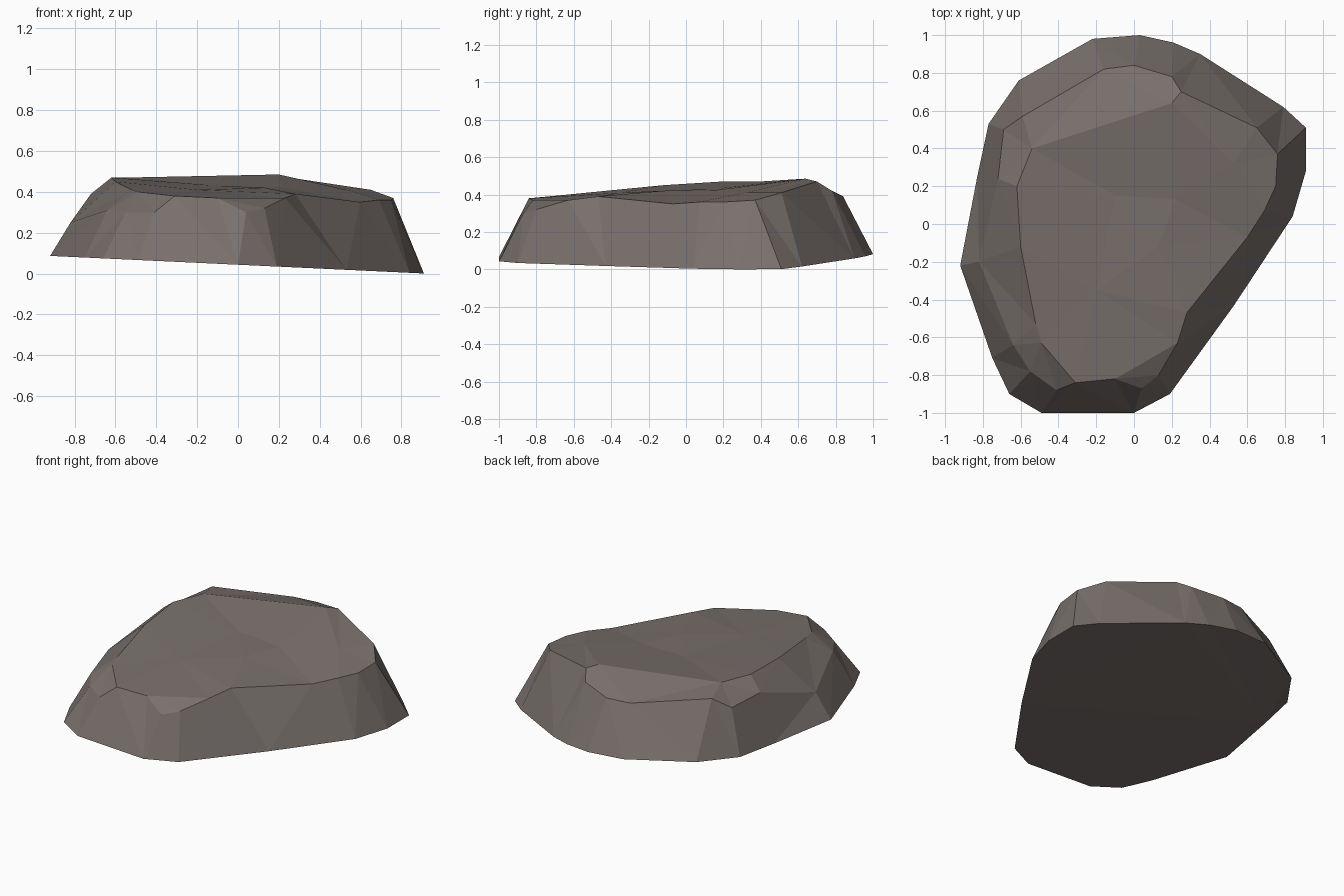
import bpy
import bmesh
from mathutils import Vector
from mathutils.geometry import delaunay_2d_cdt

default_cube = bpy.data.objects.get("Cube")
if default_cube:
    bpy.data.objects.remove(default_cube, do_unlink=True)

UNIT = 0.01  # outlines are written in hundredths

# Ground outline, counter-clockwise
GROUND = [(3, 100), (-22, 98), (-61, 76), (-77, 53), (-83, 25), (-92, -22),
          (-75, -71), (-66, -90), (-49, -100), (0, -100), (19, -90), (53, -43),
          (84, 4), (91, 28), (91, 51), (79, 62), (35, 90), (21, 96)]

# Shoulder where the steep sides break into the top
SHOULDER = [(0, 84, 39), (-16, 82, 39), (-59, 57, 44), (-69, 50, 38), (-72, 24, 39),
            (-82, -20, 25), (-64, -64, 31), (-55, -78, 30), (-41, -88, 30),
            (-31, -84, 38), (-10, -82, 37), (4, -87, 30), (13, -80, 32),
            (23, -63, 37), (28, -47, 39), (60, -7, 35), (69, 7, 36),
            (75, 20, 36), (76, 37, 37), (65, 51, 41), (25, 70, 47), (20, 78, 42)]

# Ridge along the left and back of the top
RIDGE = [(-49, -63, 40), (-52, -53, 41), (-60, -12, 45), (-62, 20, 47),
         (-54, 40, 47), (20, 64, 48.5)]

# Shallow hollow in the top
HOLLOW = [(53, 32, 41), (22, 13, 42), (13, -12, 42), (-20, -35, 41), (-10, 15, 43)]


def ground_height(x, y):
    """The underside tilts down to the left and lifts a little at the back."""
    return 0.043 - 0.047 * x + 0.08 * max(y - 0.5, 0.0)


def ring_edges(start, count, closed=True):
    """Consecutive index pairs along a run of points."""
    edges = [(start + i, start + i + 1) for i in range(count - 1)]
    if closed:
        edges.append((start + count - 1, start))
    return edges


def make_material(name, color):
    material = bpy.data.materials.new(name)
    material.use_nodes = True
    material.diffuse_color = color
    shader = material.node_tree.nodes["Principled BSDF"]
    shader.inputs["Base Color"].default_value = color
    shader.inputs["Roughness"].default_value = 0.9
    return material


def build_rock(name, material):
    points = []
    for px, py in GROUND:
        x, y = px * UNIT, py * UNIT
        points.append(Vector((x, y, ground_height(x, y))))
    for outline in (SHOULDER, RIDGE, HOLLOW):
        points += [Vector(p) * UNIT for p in outline]

    # Keep the outlines and the ridge as real creases
    shoulder_start = len(GROUND)
    ridge_start = shoulder_start + len(SHOULDER)
    creases = ring_edges(0, len(GROUND))
    creases += ring_edges(shoulder_start, len(SHOULDER))
    creases += ring_edges(ridge_start, len(RIDGE), closed=False)

    # Triangulate the upper surface in plan
    result = delaunay_2d_cdt([p.xy for p in points], creases, [], 1, 1e-5)
    faces, sources = result[2], result[3]

    bm = bmesh.new()
    verts = [bm.verts.new(p) for p in points]
    for face in faces:
        bm.faces.new([verts[sources[i][0]] for i in face])

    # Close the underside
    underside = bm.faces.new(list(reversed(verts[:len(GROUND)])))
    bmesh.ops.triangulate(bm, faces=[underside])
    bmesh.ops.recalc_face_normals(bm, faces=bm.faces[:])

    # Flat facets
    for face in bm.faces:
        face.smooth = False

    mesh = bpy.data.meshes.new(name)
    bm.to_mesh(mesh)
    bm.free()
    mesh.materials.append(material)
    rock = bpy.data.objects.new(name, mesh)
    bpy.context.collection.objects.link(rock)
    return rock


stone = make_material("warm_grey_stone", (0.19, 0.163, 0.152, 1.0))
build_rock("flat_rock", stone)
